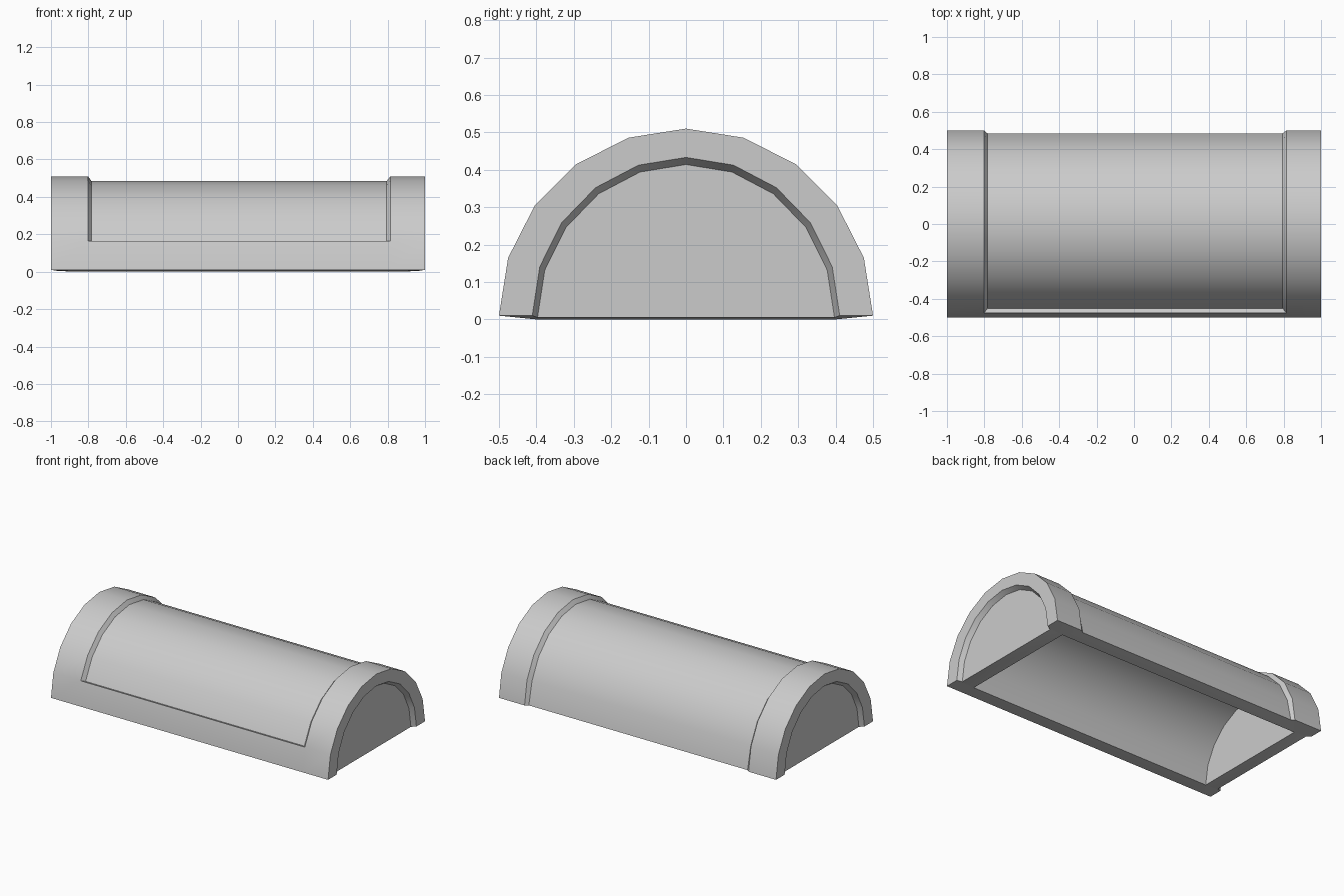
import bpy, bmesh
from math import sin, cos, pi

if "Cube" in bpy.data.objects:
    bpy.data.objects.remove(bpy.data.objects["Cube"])

N = 10  # segments in the half circle
bm = bmesh.new()


def arc(x, r, z0=0.01, rz=None):
    """Half-round profile at x, running from the front to the back."""
    rz = rz or r
    return [bm.verts.new((x, -r * cos(pi * i / N), z0 + rz * sin(pi * i / N)))
            for i in range(N + 1)]


def bridge(a, b):
    for i in range(len(a) - 1):
        bm.faces.new((a[i], a[i + 1], b[i + 1], b[i]))


def floor_arc(x):
    """Recessed profile: starts one segment up at the front, reaches the rim at the back."""
    pts = arc(x, 0.475)
    bm.verts.remove(pts.pop(0))
    pts[-1].co.y = 0.485
    return pts


# Outer skin: raised end bands and the recessed middle panel
end0, band0 = arc(-1, 0.5), arc(-0.802, 0.5)
rec0, rec1 = floor_arc(-0.784), floor_arc(0.795)
band1, end1 = arc(0.815, 0.5), arc(1, 0.5)
bridge(end0, band0)
bridge(band0[1:], rec0)
bridge(rec0, rec1)
bridge(rec1, band1[1:])
bridge(band1, end1)
bm.faces.new((band0[0], band0[1], band1[1], band1[0]))
bm.faces.new((band0[1], rec0[0], rec1[0], band1[1]))

# Hollow inside
in0, in1 = arc(-0.88, 0.4, 0), arc(0.88, 0.4, 0)
bridge(in0, in1)

# Inset end panels, inner end walls and bottom rim
for s, end, inner, band, rec in ((-1, end0, in0, band0, rec0), (1, end1, in1, band1, rec1)):
    lip = arc(s, 0.411, 0.01, 0.423)
    panel = arc(s * 0.97, 0.397, 0.005, 0.409)
    bridge(end, lip)
    bridge(lip, panel)
    bm.faces.new(panel)
    bm.faces.new(inner)
    bm.faces.new((panel[0], panel[-1], inner[-1], inner[0]))
    for k, chain in ((0, (panel, lip, end, band)), (-1, (panel, lip, end, band, rec))):
        for a, b in zip(chain, chain[1:]):
            bm.faces.new((a[k], b[k], inner[k]))
bm.faces.new((band0[0], band1[0], in1[0], in0[0]))
bm.faces.new((rec0[-1], rec1[-1], in1[-1], in0[-1]))

bmesh.ops.recalc_face_normals(bm, faces=bm.faces)
mesh = bpy.data.meshes.new("half_round_shell")
bm.to_mesh(mesh)
bm.free()
shell = bpy.data.objects.new("half_round_shell", mesh)
bpy.context.collection.objects.link(shell)
bpy.context.view_layer.objects.active = shell
shell.select_set(True)
bpy.ops.object.shade_smooth_by_angle(angle=pi / 6)
